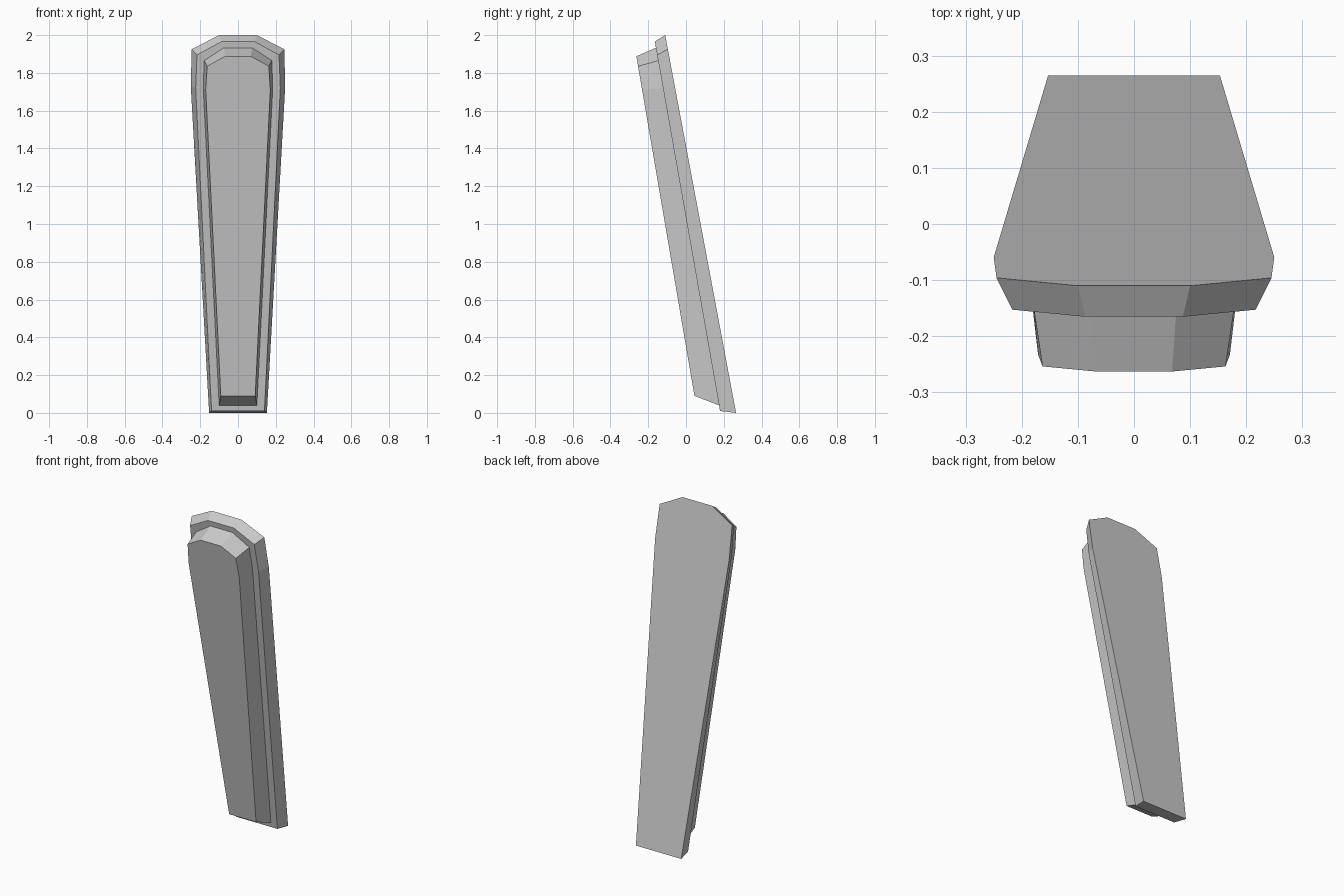
import bpy
import bmesh

if "Cube" in bpy.data.objects:
    bpy.data.objects.remove(bpy.data.objects["Cube"])

# Each ring: (y at z=0, y slope per z) of its leaning plane, and the right half outline (x, z)
RINGS = [
    # slab back face
    (0.265, -0.1875, [(0.153, 0.0), (0.25, 1.73), (0.245, 1.925), (0.10, 2.0)]),
    # slab front face
    (0.182, -0.1766, [(0.14, 0.01), (0.224, 1.72), (0.217, 1.895), (0.087, 1.966)]),
    # foot of the raised panel, lying in the slab front face
    (0.182, -0.1766, [(0.10, 0.04), (0.184, 1.72), (0.179, 1.865), (0.075, 1.933)]),
    # raised panel front face
    (0.060, -0.1710, [(0.091, 0.09), (0.171, 1.71), (0.163, 1.835), (0.068, 1.888)]),
]


def add_ring(bm, y0, slope, half):
    """Mirror a half outline and place it on its leaning plane."""
    outline = half + [(-x, z) for x, z in reversed(half)]
    return [bm.verts.new((x, y0 + slope * z, z)) for x, z in outline]


# Leaning slab with raised front panel, joined as one closed shell
bm = bmesh.new()
rings = [add_ring(bm, *r) for r in RINGS]
for a, b in zip(rings, rings[1:]):
    n = len(a)
    for i in range(n):
        j = (i + 1) % n
        bm.faces.new((a[i], a[j], b[j], b[i]))
bm.faces.new(rings[0])
bm.faces.new(rings[-1])
bmesh.ops.recalc_face_normals(bm, faces=bm.faces)

mesh = bpy.data.meshes.new("leaning_tapered_panel")
bm.to_mesh(mesh)
bm.free()
obj = bpy.data.objects.new("leaning_tapered_panel", mesh)
bpy.context.collection.objects.link(obj)
